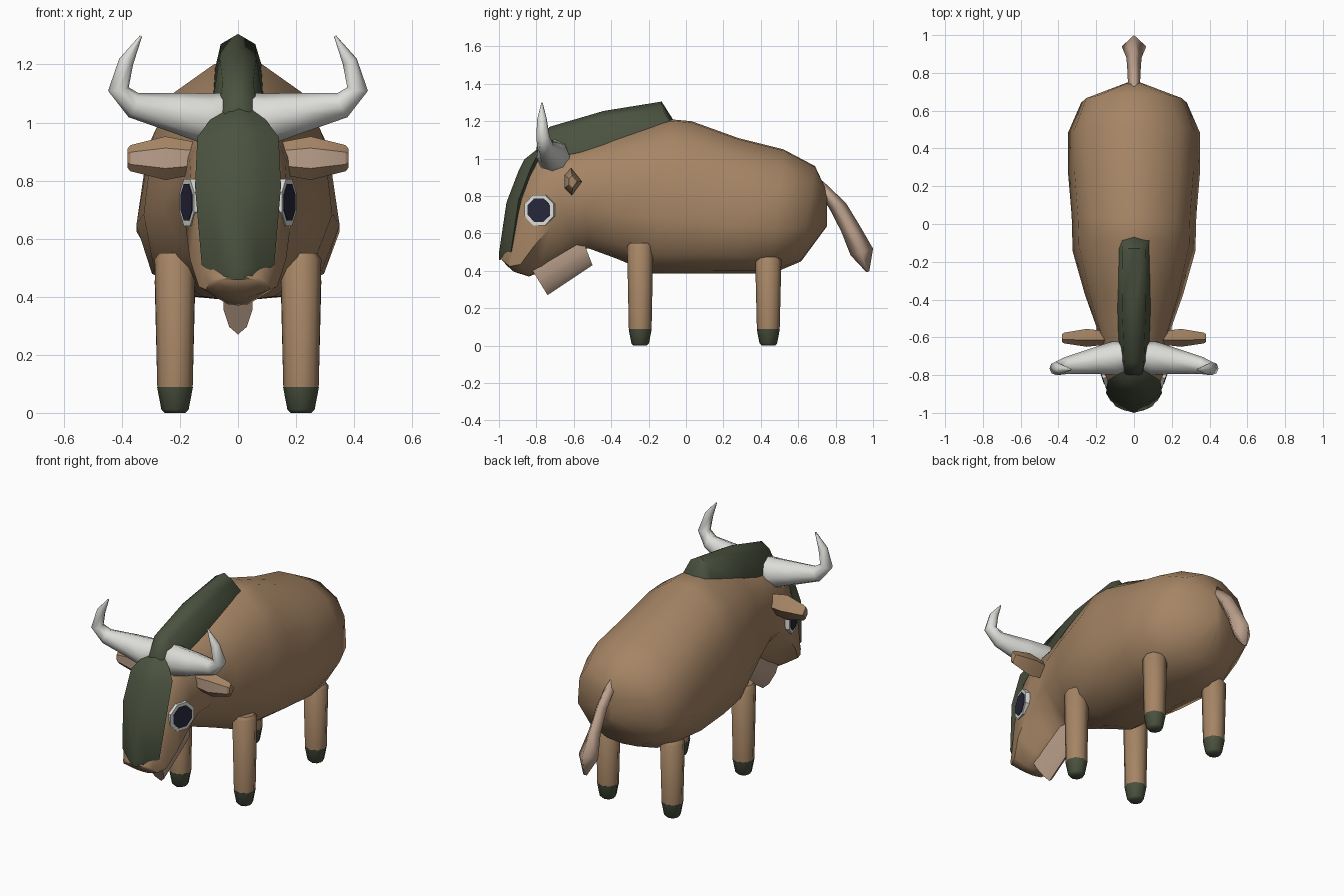
import bpy
import bmesh
import math
from mathutils import Matrix, Vector

if "Cube" in bpy.data.objects:
    bpy.data.objects.remove(bpy.data.objects["Cube"])


def material(name, colour):
    mat = bpy.data.materials.new(name)
    mat.use_nodes = True
    mat.diffuse_color = (*colour, 1)
    mat.node_tree.nodes["Principled BSDF"].inputs["Base Color"].default_value = (*colour, 1)
    return mat


brown = material("brown hide", (.38, .235, .13))
green = material("dark green hair", (.07, .085, .05))
pink = material("pale pinkish brown", (.50, .35, .26))
ivory = material("ivory", (.72, .72, .69))
navy = material("dark navy", (.02, .02, .045))


def finish(name, bm, mats, angle=40, rule=None):
    """Turn a bmesh into a smooth object with sharp edges above the angle."""
    bmesh.ops.recalc_face_normals(bm, faces=bm.faces)
    if rule:
        for face in bm.faces:
            face.material_index = int(rule(face))
    mesh = bpy.data.meshes.new(name)
    bm.to_mesh(mesh)
    bm.free()
    for mat in mats:
        mesh.materials.append(mat)
    mesh.shade_smooth()
    mesh.set_sharp_from_angle(angle=math.radians(angle))
    obj = bpy.data.objects.new(name, mesh)
    bpy.context.collection.objects.link(obj)
    return obj


def loft(name, rings, mats, angle=40, rule=None):
    """Skin a list of equal-length point rings and cap both ends."""
    bm = bmesh.new()
    rows = [[bm.verts.new(p) for p in ring] for ring in rings]
    for a, b in zip(rows, rows[1:]):
        for i in range(len(a)):
            j = (i + 1) % len(a)
            bm.faces.new((a[i], a[j], b[j], b[i]))
    bm.faces.new(rows[0])
    bm.faces.new(rows[-1])
    return finish(name, bm, mats, angle, rule)


def tube(name, path, mats, sides=8, angle=40):
    """Round tube through (x, y, z, radius) points, bending in the path."""
    points = [Vector(p[:3]) for p in path]
    rings = []
    for i, centre in enumerate(points):
        along = (points[min(i + 1, len(points) - 1)] - points[max(i - 1, 0)]).normalized()
        across = along.cross(Vector((0, 1, 0))).normalized()
        other = along.cross(across)
        turns = [math.tau * k / sides for k in range(sides)]
        rings.append([centre + path[i][3] * (across * math.cos(t) + other * math.sin(t))
                      for t in turns])
    return loft(name, rings, mats, angle)


def mirrored(half):
    """Close a half outline (x, ...) that runs from top centre to bottom centre."""
    return half + [(-p[0], *p[1:]) for p in reversed(half) if p[0] > 0]


# Body and head: top y/z, bottom y/z, half width, narrowing of the underside
section = mirrored([(0, 1), (.25, .99), (.68, .87), (.9, .69), (1, .36), (.92, .13), (.46, .02), (0, 0)])
stations = [
    (.755, .82, .755, .64, .02, 1),
    (.69, .96, .615, .45, .28, .8),
    (.52, 1.05, .46, .385, .35, .8),
    (.28, 1.11, .28, .385, .35, .92),
    (.03, 1.20, .05, .385, .33, .95),
    (-.08, 1.21, -.18, .385, .325, .84),
    (-.38, 1.12, -.37, .465, .26, .75),
    (-.58, 1.06, -.52, .52, .20, .55),
    (-.76, 1.03, -.58, .51, .185, .42),
    (-.85, .95, -.65, .46, .18, .42),
    (-.92, .75, -.76, .40, .165, .45),
    (-.965, .55, -.84, .37, .135, .55),
    (-.985, .475, -.92, .395, .11, .6),
    (-.992, .468, -.96, .43, .07, .7),
]
loft("body_and_head",
     [[(u * w * (low if v < .2 else 1), yb + (yt - yb) * v, zb + (zt - zb) * v)
       for u, v in section] for yt, zt, yb, zb, w, low in stations], [brown], 50)

# Mane crest along the neck: y, ridge height, foot height, half width
crest = [(-.80, 1.06, .98, .06), (-.73, 1.17, 1.0, .075), (-.44, 1.255, 1.06, .09),
         (-.13, 1.305, 1.16, .085), (-.07, 1.21, 1.17, .09)]
loft("neck_mane",
     [[(x, y, z) for x, z in mirrored([(0, top), (.7 * w, top - .035), (w, foot), (0, foot - .02)])]
      for y, top, foot, w in crest], [green], 60)

# Hair plate over the face: front y, height, half width
face_rows = [(-.79, 1.06, .035), (-.865, 1.0, .095), (-.895, .94, .14),
             (-.96, .77, .148), (-1.0, .50, .125), (-1.0, .462, .08)]
loft("face_hair",
     [[(x, y + back, z + lift) for x, back, lift in
       mirrored([(0, 0, -.005), (.55 * w, .02, 0), (w, .065, .01), (0, .11, .02)])]
      for y, z, w in face_rows], [green], 50)

# Chin tuft
loft("chin_tuft",
     [[(x, y + dy * t, z + dz * t) for x, t in
       mirrored([(0, 0), (.05, 0), (.05, .35), (.03, .8), (0, 1)])]
      for y, z, dy, dz in [(-.82, .40, .08, -.13), (-.55, .56, .05, -.13)]], [pink], 30)

# Tail with a widening tuft: y, z, half width, half depth
tail = [(.70, .87, .03, .03), (.81, .745, .035, .045), (.88, .62, .04, .05),
        (.94, .495, .065, .06), (.972, .395, .012, .008)]
loft("tail", [[(w, y, z), (0, y + d, z + d * .4), (-w, y, z), (0, y - d, z - d * .2)]
              for y, z, w, d in tail], [pink], 100)

for side, label in ((1, "left"), (-1, "right")):
    # Horns
    horn = [(.03, -.70, 1.03, .075), (.10, -.71, 1.01, .09), (.21, -.725, 1.033, .07),
            (.36, -.75, 1.06, .045), (.412, -.765, 1.115, .036),
            (.385, -.77, 1.21, .026), (.334, -.77, 1.298, .004)]
    tube(label + "_horn", [(side * x, *rest) for x, *rest in horn], [ivory], 8, 60)

    # Ears with a pale front face: x, scale
    outline = [(-.045, .035), (-.01, .075), (.05, 0), (-.005, -.075), (-.045, -.035)]
    loft(label + "_ear",
         [[(side * x, -.605 + y * s, .877 + z * s) for y, z in outline]
          for x, s in [(.15, .75), (.25, 1), (.37, .6), (.38, .45)]],
         [brown, pink], 30, lambda f: f.normal.y < -.9)

    # Eyes: an eight-sided disc and a thin pupil plate
    yaw = Matrix.Rotation(math.radians(-side * 18), 4, "Z")
    outward = yaw @ Vector((side, 0, 0))
    for part, mat, radius, depth, shift in (("eye", ivory, .088, .04, 0),
                                            ("pupil", navy, .068, .006, .02)):
        bm = bmesh.new()
        place = (Matrix.Translation(Vector((side * .157, -.78, .725)) + outward * shift) @ yaw
                 @ Matrix.Rotation(math.pi / 2, 4, "Y") @ Matrix.Rotation(math.pi / 8, 4, "Z"))
        bmesh.ops.create_cone(bm, cap_ends=True, segments=8, radius1=radius,
                              radius2=radius, depth=depth, matrix=place)
        finish(label + "_" + part, bm, [mat], 30)

    # Legs with hooves
    for end, y, top in (("front", -.245, .55), ("back", .44, .475)):
        x = side * .217
        tube(f"{end}_{label}_leg", [(x, y, .09, .061), (x, y, top - .02, .07), (x, y, top, .055)],
             [brown], 8, 50)
        tube(f"{end}_{label}_hoof", [(x, y, 0, .035), (x, y, .012, .047), (x, y, .09, .062)],
             [green], 8, 50)
